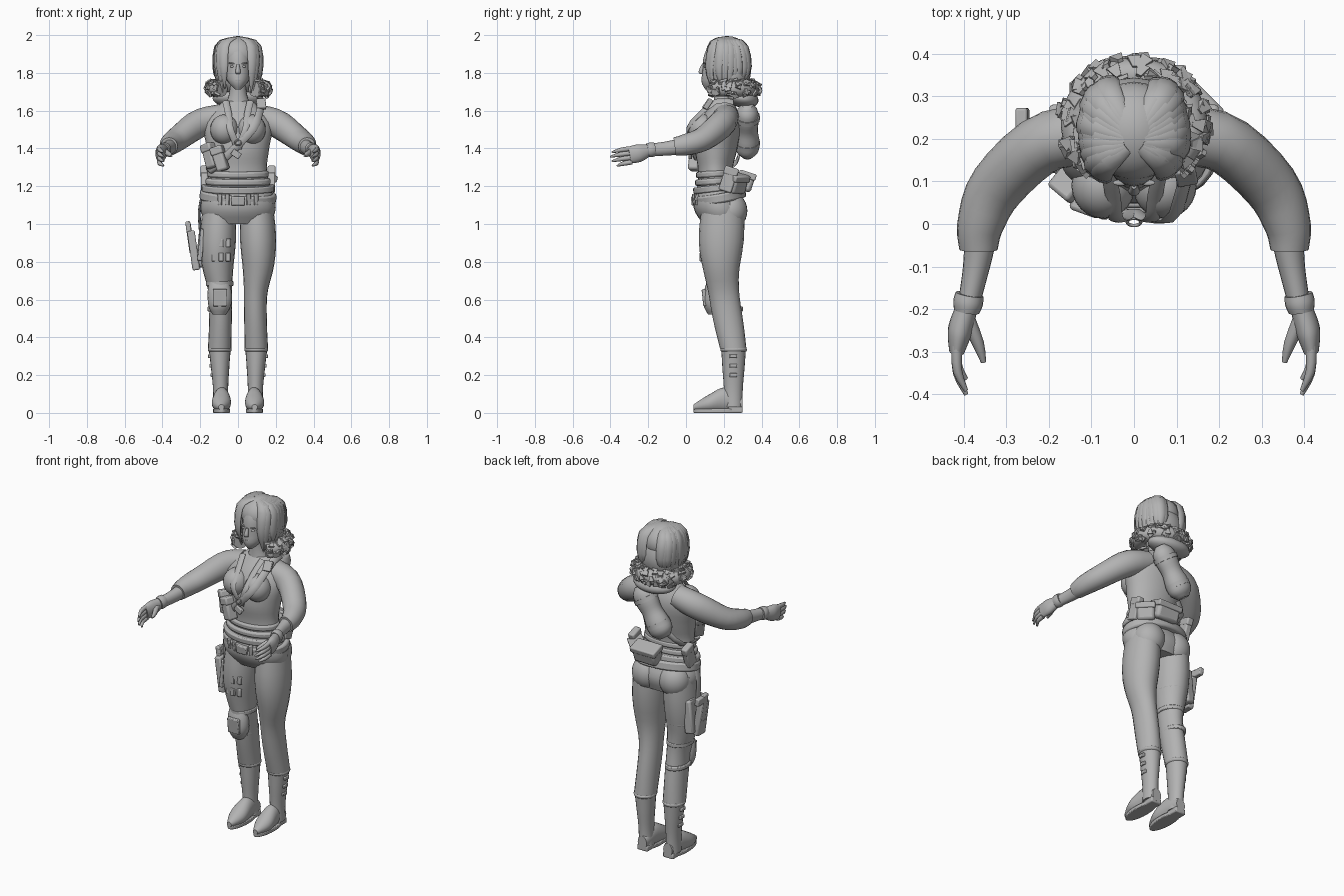
import bpy, bmesh, math, random
from math import sin, cos, pi, radians, degrees
from mathutils import Vector

random.seed(4)
if "Cube" in bpy.data.objects:
    bpy.data.objects.remove(bpy.data.objects["Cube"], do_unlink=True)

SHADE = .45
colour = (SHADE, SHADE, SHADE, 1)
grey = bpy.data.materials.new("plain grey")
grey.use_nodes = True
grey.diffuse_color = colour
grey.node_tree.nodes["Principled BSDF"].inputs["Base Color"].default_value = colour

ACROSS, DEPTH, UP = Vector((1, 0, 0)), Vector((0, 1, 0)), Vector((0, 0, 1))
SIDES = (("left", 1), ("right", -1))


def finish(ob, name):
    ob.name = name
    ob.data.materials.append(grey)
    bpy.ops.object.select_all(action='DESELECT')
    ob.select_set(True)
    bpy.context.view_layer.objects.active = ob
    bpy.ops.object.shade_smooth_by_angle(angle=radians(50))
    return ob


def curve(keys, t):
    """Smooth value through evenly spaced keys, which are numbers or vectors."""
    last = len(keys) - 1
    i = min(int(t * last), last - 1)
    f = t * last - i
    a, b, c, d = (keys[max(0, min(j, last))] for j in range(i - 1, i + 3))
    return b + (c - a) * (f / 2) + (a * 2 - b * 5 + c * 4 - d) * (f * f / 2) + (b * 3 - a - c * 3 + d) * (f ** 3 / 2)


def tube(name, path, wide, deep, ref=ACROSS, axis=None, mirror=1, sides=20, steps=14):
    """Loft ellipses along a smooth path; wide runs along ref, deep across it."""
    keys = [Vector((p[0] * mirror, p[1], p[2])) for p in path]
    spots = [curve(keys, k / steps) for k in range(steps + 1)]
    bm, rings = bmesh.new(), []
    for k, spot in enumerate(spots):
        along = axis or (spots[min(k + 1, steps)] - spots[max(k - 1, 0)]).normalized()
        a = (ref - along * ref.dot(along)).normalized()
        b = along.cross(a)
        rw, rd = curve(wide, k / steps), curve(deep, k / steps)
        rings.append([bm.verts.new(spot + a * rw * cos(j * 2 * pi / sides) + b * rd * sin(j * 2 * pi / sides))
                      for j in range(sides)])
    for low, high in zip(rings, rings[1:]):
        for j in range(sides):
            n = (j + 1) % sides
            bm.faces.new((low[j], low[n], high[n], high[j]))
    bm.faces.new(rings[0])
    bm.faces.new(rings[-1])
    bmesh.ops.recalc_face_normals(bm, faces=bm.faces)
    mesh = bpy.data.meshes.new(name)
    bm.to_mesh(mesh)
    bm.free()
    ob = bpy.data.objects.new(name, mesh)
    bpy.context.collection.objects.link(ob)
    return finish(ob, name)


def ribbon(name, path, width, ref=ACROSS, mirror=1):
    return tube(name, path, (width, width), (width / 3, width / 3), ref, mirror=mirror, sides=8)


def solid(shape, name, place, size, turn=(0, 0, 0), soften=.2):
    """Box, ball or drum of full size, turned in degrees, with softened edges."""
    where = dict(location=place, rotation=[radians(v) for v in turn])
    if shape == "box":
        bpy.ops.mesh.primitive_cube_add(size=1, **where)
    elif shape == "ball":
        bpy.ops.mesh.primitive_uv_sphere_add(segments=24, ring_count=14, radius=.5, **where)
    else:
        bpy.ops.mesh.primitive_cylinder_add(vertices=32, radius=.5, depth=1, **where)
    ob = bpy.context.object
    ob.scale = size
    bpy.ops.object.transform_apply(location=False, rotation=False, scale=True)
    if soften and shape != "ball":
        bevel = ob.modifiers.new("soft edges", 'BEVEL')
        bevel.width, bevel.segments = min(size) * soften, 2
    return finish(ob, name)


def pouch(name, place, size, turn):
    """Soft box with a slightly larger lid over its top."""
    solid("box", name, place, size, turn)
    w, d, h = size
    ob = bpy.context.object
    lid = Vector(place) + ob.rotation_euler.to_matrix() @ Vector((0, 0, h * .35))
    solid("box", name + "_lid", lid, (w * 1.1, d * 1.1, h * .35), turn)


# Torso and neck
tube("torso", [(0, .19, 1), (0, .16, 1.2), (0, .16, 1.4), (0, .2, 1.65)],
     wide=(.17, .2, .17, .153, .165, .177, .08), deep=(.1, .135, .1, .093, .112, .11, .05),
     axis=UP, sides=28, steps=24)
tube("neck", [(0, .2, 1.6), (0, .19, 1.8)], wide=(.08, .045, .045), deep=(.06, .045, .045), axis=UP)
for k in range(2):
    solid("drum", "jacket_hem", (0, .153, 1.265 - k * .04), (.325 + k * .02, .2 + k * .01, .035), (4, 0, 0), .3)

for side, m in SIDES:
    # Chest, lapels and seat
    solid("ball", side + "_bust", (.072 * m, .09, 1.5), (.15, .155, .16))
    solid("ball", side + "_seat", (.09 * m, .235, 1.07), (.185, .18, .2))
    ribbon(side + "_lapel", [(.065, .14, 1.65), (.05, .07, 1.58), (.04, .01, 1.5), (0, .03, 1.4)], .018, mirror=m)

    # Legs and boots
    tube(side + "_leg", [(.1, .195, 1.1), (.108, .185, .8), (.092, .205, .6), (.097, .25, .34)],
         wide=(.085, .096, .08, .063, .06, .062), deep=(.11, .12, .095, .082, .079, .07), axis=UP, mirror=m)
    tube(side + "_boot_shaft", [(.097, .252, .35), (.09, .25, .03)],
         wide=(.06, .05, .04, .042), deep=(.066, .06, .05, .05), axis=UP, mirror=m)
    tube(side + "_boot_foot", [(.086, .3, .05), (.086, .21, .07), (.088, .12, .05), (.088, .04, .03)],
         wide=(.03, .042, .05, .015), deep=(.04, .066, .046, .015), axis=-DEPTH, mirror=m)
    solid("drum", side + "_sole", (.087 * m, .165, .011), (.09, .25, .022))
    solid("box", side + "_heel", (.087 * m, .262, .016), (.07, .075, .032))
    solid("drum", side + "_boot_cuff", (.097 * m, .252, .335), (.126, .14, .025), soften=.4)
    for k in range(3):
        solid("box", side + "_boot_buckle", ((.135 + k * .007) * m, .25, .2 + k * .05), (.02, .04, .02))

    # Sleeves, gloves and fingers
    tube(side + "_sleeve", [(.09, .21, 1.57), (.21, .19, 1.53), (.32, .09, 1.45), (.36, 0, 1.42), (.365, -.06, 1.41)],
         wide=(.065, .075, .064, .057, .048), deep=(.07, .07, .066, .055, .045), ref=UP, mirror=m)
    tube(side + "_forearm", [(.36, -.03, 1.41), (.37, -.1, 1.4), (.39, -.2, 1.39)],
         wide=(.042, .033), deep=(.038, .025), ref=UP, mirror=m)
    tube(side + "_glove_cuff", [(.386, -.165, 1.396), (.393, -.205, 1.39)],
         wide=(.036, .039, .036), deep=(.033, .035, .03), ref=UP, mirror=m)
    tube(side + "_palm", [(.394, -.2, 1.39), (.408, -.25, 1.375), (.416, -.3, 1.365)],
         wide=(.033, .047, .044), deep=(.026, .029, .018), ref=UP, mirror=m)
    for k, finger in enumerate(("index", "middle", "ring", "little")):
        z, reach = 1.4 - .024 * k, .1 - .009 * (k - 1) ** 2
        tube(f"{side}_{finger}_finger", [(.416, -.285, z), (.414, -.3 - reach / 2, z - .008), (.394, -.3 - reach, z - .02)],
             wide=(.013, .012, .005), deep=(.013, .011, .005), ref=UP, mirror=m, sides=8, steps=6)
    tube(side + "_thumb", [(.392, -.22, 1.385), (.366, -.28, 1.37), (.353, -.325, 1.36)],
         wide=(.02, .015, .006), deep=(.018, .014, .006), ref=UP, mirror=m, sides=8, steps=6)

    # Eyes and brows
    solid("ball", side + "_eye", (.03 * m, .1, 1.834), (.025, .014, .013))
    solid("ball", side + "_brow", (.032 * m, .097, 1.85), (.036, .014, .008), (0, -6 * m, 0))

# Head, nose and lips
tube("head", [(0, .12, 1.712), (0, .18, 1.8), (0, .2, 1.9), (0, .2, 1.98)],
     wide=(.015, .058, .072, .074, .06, .02), deep=(.018, .075, .1, .105, .085, .03), axis=UP)
tube("nose", [(0, .09, 1.845), (0, .078, 1.805), (0, .088, 1.793)],
     wide=(.007, .014, .01), deep=(.008, .013, .008), axis=UP, sides=10, steps=6)
for z in (1.762, 1.771):
    solid("ball", "lip", (0, .091, z), (.04, .018, .011))

# Hair: crown, back volume and swept locks
solid("ball", "hair_crown", (0, .218, 1.895), (.21, .232, .2))
tube("hair_back", [(0, .245, 1.7), (0, .245, 1.8), (0, .22, 1.98)],
     wide=(.07, .117, .112, .04), deep=(.055, .088, .098, .04), axis=UP)
for side, m in SIDES:
    for k in range(11):
        a = radians(15 * k - 68)
        out = Vector((.07 * cos(a), .115 * sin(a), 0)) * random.uniform(.95, 1.08)
        root, tip = Vector((.05, .22, 0)), random.uniform(1.69, 1.72) + k * .005
        tube(side + "_hair_lock", [Vector((.01, .2, 1.985)) + out * .2, root + out * .8 + UP * 1.95,
                                   root + out + UP * 1.82, root + out * .7 + UP * tip],
             wide=(.014, .028, .024, .002), deep=(.006, .011, .011, .002),
             ref=Vector((-sin(a) * m, cos(a), 0)), mirror=m, sides=8, steps=8)

# Fur collar with tufts, and hood hanging behind


def collar(angle, out, z):
    return Vector(((.132 + out) * cos(angle), .235 + (.115 + out) * sin(angle), z))


tube("fur_collar", [collar(radians(k * 28 - 50), 0, 1.715) for k in range(11)],
     wide=(.04, .043, .04), deep=(.04, .04, .04), ref=UP, steps=30)
for k in range(140):
    a, b = random.uniform(-.9, pi + .9), random.uniform(-.9, 2.2)
    tuft = solid("box", "fur_tuft", collar(a, .043 * cos(b), 1.715 + .043 * sin(b)), (.012, .032, .03),
                 (random.uniform(-30, 30), random.uniform(-25, 25) - degrees(b), degrees(a)), soften=0)
    for v in tuft.data.vertices:
        if v.co.z > 0:
            v.co.y *= .4
solid("ball", "hood", (0, .3, 1.665), (.27, .17, .1), (-12, 0, 0))

# Sling strap, shoulder buckle and zip ring
ribbon("sling_strap", [(.11, .25, 1.645), (.125, .16, 1.65), (.1, .03, 1.54), (.05, .008, 1.47),
                       (-.05, .04, 1.37), (-.15, .1, 1.28), (-.14, .24, 1.3), (-.08, .28, 1.36)],
       .021, ref=Vector((.75, 0, -.65)))
solid("box", "shoulder_buckle", (.122, .115, 1.635), (.05, .025, .06), (-35, 0, 10))
solid("box", "strap_clip", (-.01, .022, 1.37), (.05, .02, .035), (0, 35, 0))
bpy.ops.mesh.primitive_torus_add(major_radius=.016, minor_radius=.004, major_segments=20, minor_segments=8,
                                 location=(0, .005, 1.43), rotation=(1, 0, 0))
finish(bpy.context.object, "zip_ring")

# Chest pouches
for k in range(2):
    pouch("chest_pouch", (-.145 + k * .05, .085 - k * .035, 1.36 - k * .015), (.062, .06, .13), (0, -18, k * 20 - 40))

# Back roll bag with bands
low, high, slant = Vector((-.085, .325, 1.36)), Vector((.085, .325, 1.63)), Vector((1, 0, -.6))
tube("roll_bag", [low, high], wide=(.035, .068, .07, .06, .068, .063, .03),
     deep=(.03, .06, .064, .055, .06, .055, .03), ref=slant, steps=20)
for f in (.25, .75):
    tube("bag_band", [low.lerp(high, f - .04), low.lerp(high, f + .04)],
         wide=(.072, .072), deep=(.066, .066), ref=slant, steps=1)

# Belts, buckle and hip pouches
solid("drum", "upper_belt", (0, .165, 1.19), (.386, .255, .035), (7, 0, 0))
solid("drum", "lower_belt", (0, .178, 1.145), (.406, .28, .05), (10, 3, 0))
solid("box", "belt_buckle", (0, .04, 1.122), (.07, .024, .048), (6, 0, 0))
for side, m in SIDES:
    for k in range(2):
        solid("box", side + "_belt_loop", ((.055 + k * .04) * m, .046 + k * .012, 1.13), (.022, .02, .06), (6, 0, 20 * m))
    pouch(side + "_hip_pouch", (.178 * m, .225, 1.235), (.038, .07, .13), (-18, 0, 0))
pouch("rear_waist_bag", (.04, .315, 1.225), (.15, .085, .1), (-18, 0, 0))
pouch("side_waist_bag", (.135, .265, 1.215), (.1, .08, .1), (-18, 0, -45))

# Thigh rig: strap, bands, holster and pistol
ribbon("drop_strap", [(-.19, .17, 1.15), (-.205, .17, 1.05), (-.19, .17, .86)], .022, ref=DEPTH)
for z, depth in ((.9, .225), (.825, .208)):
    solid("drum", "thigh_band", (-.108, .187, z), (.176, depth, .032))
    for k in range(-1, 2):
        solid("box", "band_buckle", (k * .038 - .09, .08 + abs(k) * .01, z), (.026, .018, .045), (0, 0, k * -12))
solid("box", "holster_plate", (-.195, .18, .89), (.025, .12, .17), (0, 6, 0))
solid("box", "rear_holster", (-.185, .225, .87), (.055, .07, .2), (0, 6, 8))
for part, place, size in (("holster", (-.235, .19, .86), (.04, .075, .21)), ("slide", (-.255, .2, .93), (.026, .045, .17)),
                          ("grip", (-.262, .235, .985), (.028, .075, .045))):
    solid("box", "pistol_" + part, place, size, (0, -8, 0))

# Right knee pad
tube("knee_pad", [(-.1, .147, .52), (-.096, .142, .6), (-.1, .142, .7)],
     wide=(.035, .06, .064, .05), deep=(.03, .05, .047, .03), axis=UP)
solid("box", "knee_plate", (-.096, .098, .61), (.075, .022, .09), (6, 0, 0))
for k in range(2):
    solid("drum", "knee_band", (-.097, .193 + k * .022, .685 - k * .135), (.146 - k * .016, .176, .025))
